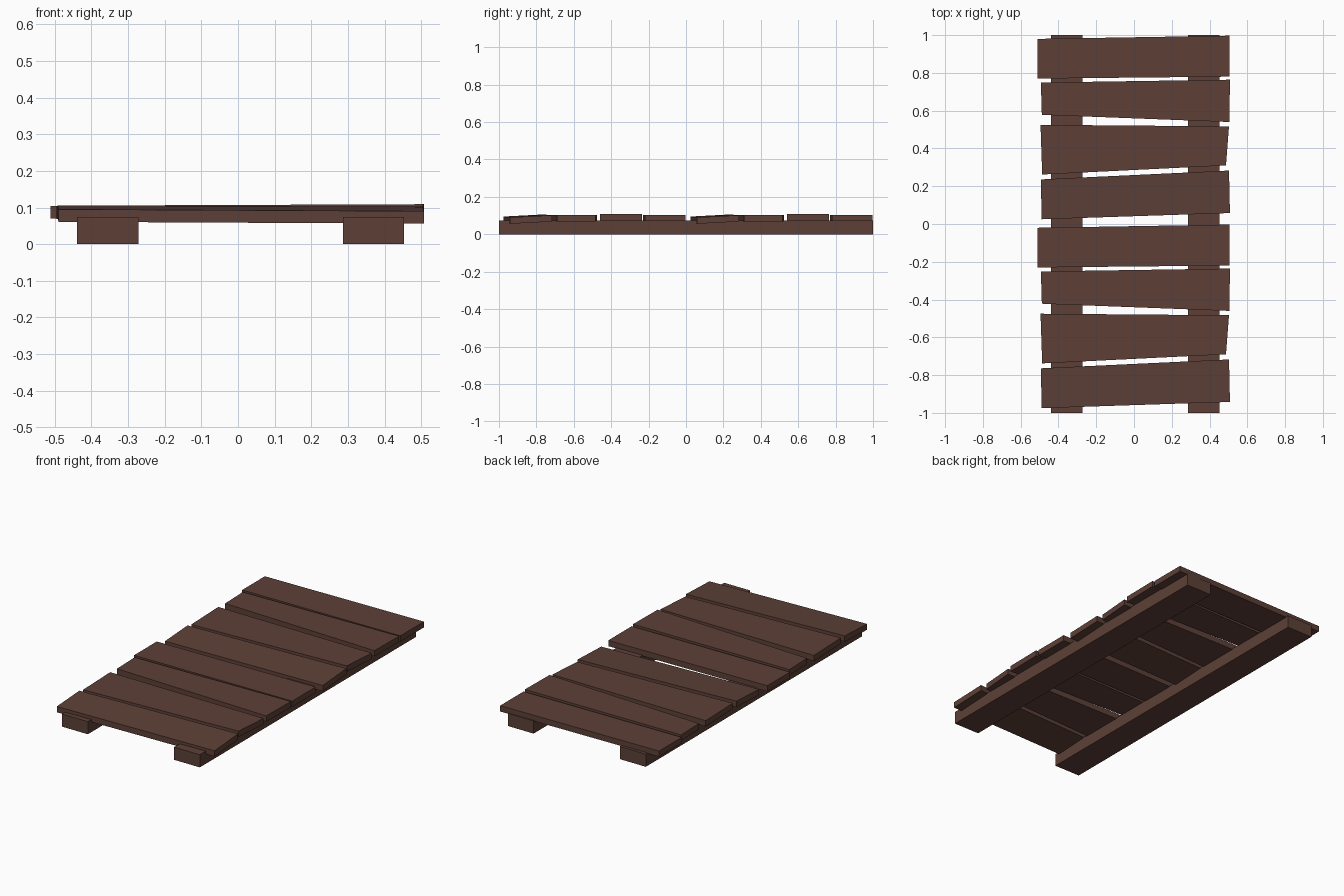
import bpy

if "Cube" in bpy.data.objects:
    bpy.data.objects.remove(bpy.data.objects["Cube"])

brown = bpy.data.materials.new("dark brown wood")
brown.diffuse_color = (0.1095, 0.0513, 0.0382, 1)
brown.use_nodes = True
brown.node_tree.nodes["Principled BSDF"].inputs["Base Color"].default_value = brown.diffuse_color


def prism(name, corners, thickness):
    """Board from four top corners, extruded straight down."""
    verts = [(x, y, z - thickness) for x, y, z in corners] + list(corners)
    faces = [(3, 2, 1, 0), (4, 5, 6, 7)]
    faces += [(i, (i + 1) % 4, (i + 1) % 4 + 4, i + 4) for i in range(4)]
    mesh = bpy.data.meshes.new(name)
    mesh.from_pydata(verts, [], faces)
    mesh.materials.append(brown)
    obj = bpy.data.objects.new(name, mesh)
    bpy.context.collection.objects.link(obj)
    return obj


# Two long support beams
for name, x0, x1 in (("left_beam", -0.44, -0.272), ("right_beam", 0.286, 0.453)):
    z = 0.074
    prism(name, [(x0, -1, z), (x1, -1, z), (x1, 1, z), (x0, 1, z)], z)

# Four uneven planks: front left, front right, back right, back left
planks = [
    [(-0.49, 0.025, 0.095), (0.508, 0.058, 0.09), (0.503, 0.283, 0.102), (-0.492, 0.236, 0.106)],
    [(-0.486, 0.262, 0.103), (0.487, 0.31, 0.103), (0.503, 0.517, 0.103), (-0.495, 0.525, 0.103)],
    [(-0.488, 0.578, 0.105), (0.505, 0.54, 0.109), (0.508, 0.764, 0.109), (-0.493, 0.749, 0.105)],
    [(-0.512, 0.77, 0.104), (0.505, 0.78, 0.104), (0.505, 0.997, 0.104), (-0.512, 0.98, 0.104)],
]

# The set of planks is laid twice along the walkway
for half, shift in (("front", -1), ("back", 0)):
    for i, corners in enumerate(planks):
        prism(f"{half}_plank_{i + 1}", [(x, y + shift, z) for x, y, z in corners], 0.034)
